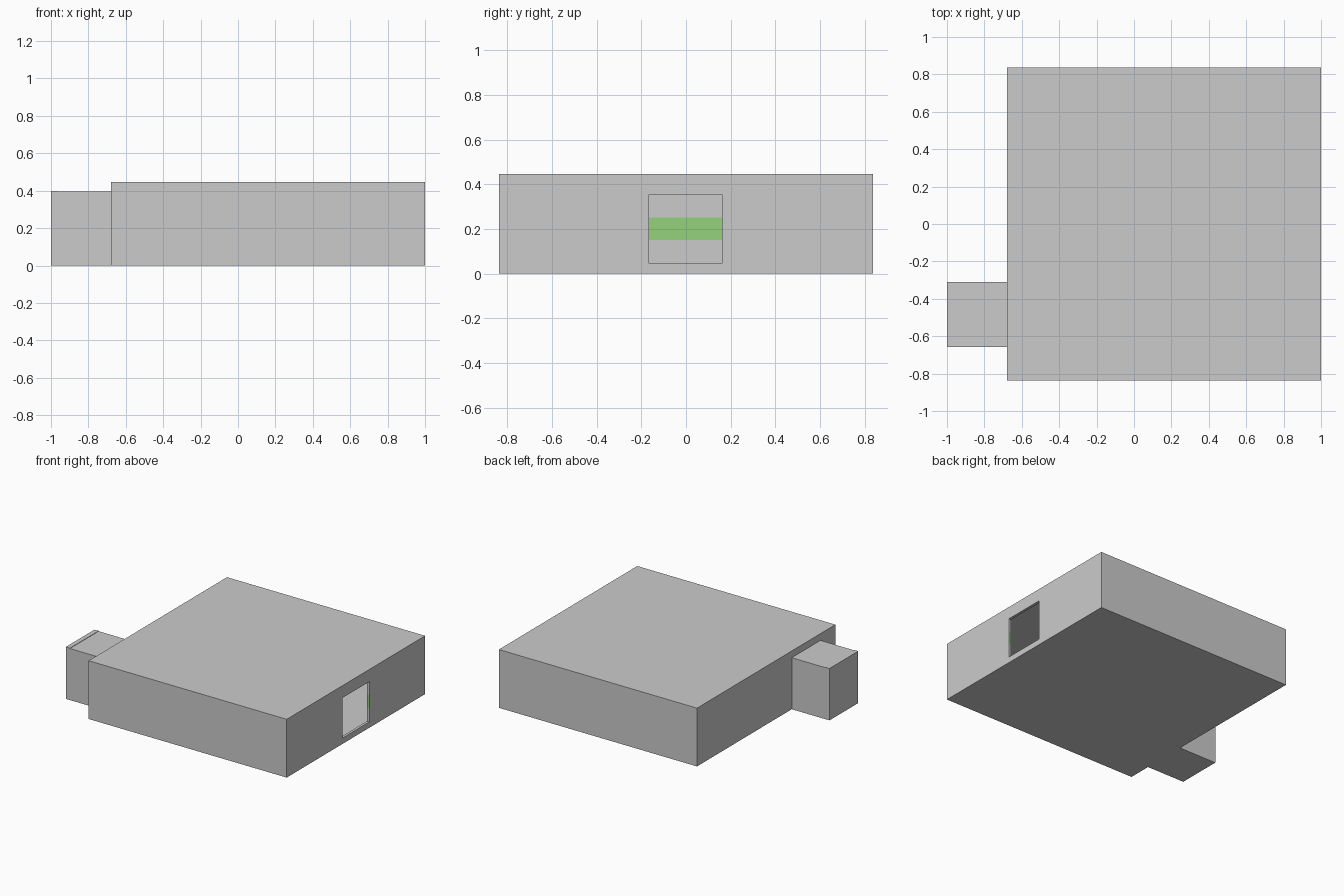
import bpy, bmesh

if "Cube" in bpy.data.objects:
    bpy.data.objects.remove(bpy.data.objects["Cube"])

T = 0.02                      # wall thickness
BAND = (0.15, 0.25)           # coloured stripe heights


def box(name, lo, hi):
    bm = bmesh.new()
    bmesh.ops.create_cube(bm, size=1)
    for v in bm.verts:
        v.co = [(a + b) / 2 + c * (b - a) for a, b, c in zip(lo, hi, v.co)]
    me = bpy.data.meshes.new(name)
    bm.to_mesh(me)
    bm.free()
    ob = bpy.data.objects.new(name, me)
    bpy.context.collection.objects.link(ob)
    return ob


def combine(target, other, op):
    mod = target.modifiers.new(op, 'BOOLEAN')
    mod.operation, mod.object, mod.solver = op, other, 'EXACT'
    bpy.context.view_layer.objects.active = target
    bpy.ops.object.modifier_apply(modifier=mod.name)
    bpy.data.objects.remove(other)


# Outer volume: main room with a lower entrance alcove
room = box("room_shell", (-0.68, -0.838, 0), (1, 0.838, 0.447))
combine(room, box("alcove", (-0.998, -0.658, 0), (-0.67, -0.31, 0.395)), 'UNION')

# Hollow interior, alcove passage and window opening
inside = box("room_void", (-0.68 + T, -0.838 + T, T), (1 - T, 0.838 - T, 0.447 - T))
combine(inside, box("alcove_void", (-0.998 + T, -0.658 + T, T), (-0.6, -0.31 - T, 0.395 - T)), 'UNION')
combine(inside, box("window_void", (0.9, -0.165, 0.045), (1.1, 0.162, 0.353)), 'UNION')
combine(room, inside, 'DIFFERENCE')

# Green stripe around the interior walls and window jambs
green = bpy.data.materials.new("green_stripe")
green.diffuse_color = (0.3, 0.65, 0.2, 1)
green.use_nodes = True
green.node_tree.nodes["Principled BSDF"].inputs["Base Color"].default_value = green.diffuse_color
grey = bpy.data.materials.new("wall_grey")
room.data.materials.clear()
room.data.materials.append(grey)
room.data.materials.append(green)
bm = bmesh.new()
bm.from_mesh(room.data)
for z in BAND:
    bmesh.ops.bisect_plane(bm, geom=bm.verts[:] + bm.edges[:] + bm.faces[:],
                           plane_co=(0, 0, z), plane_no=(0, 0, 1))


def is_outside(p):
    return (abs(p.x) > 0.995 or abs(p.y) > 0.835
            or (p.x < -0.675 and (p.y < -0.655 or p.y > -0.313))
            or abs(p.x + 0.68) < 0.003)


bm.normal_update()
for f in bm.faces:
    c = f.calc_center_median()
    f.material_index = 0
    if abs(f.normal.z) < 0.1 and BAND[0] < c.z < BAND[1] and not is_outside(c):
        f.material_index = 1
bm.to_mesh(room.data)
bm.free()

# Thin lip around the end of the alcove
box("alcove_end_panel", (-1, -0.658, 0), (-0.965, -0.31, 0.398))
